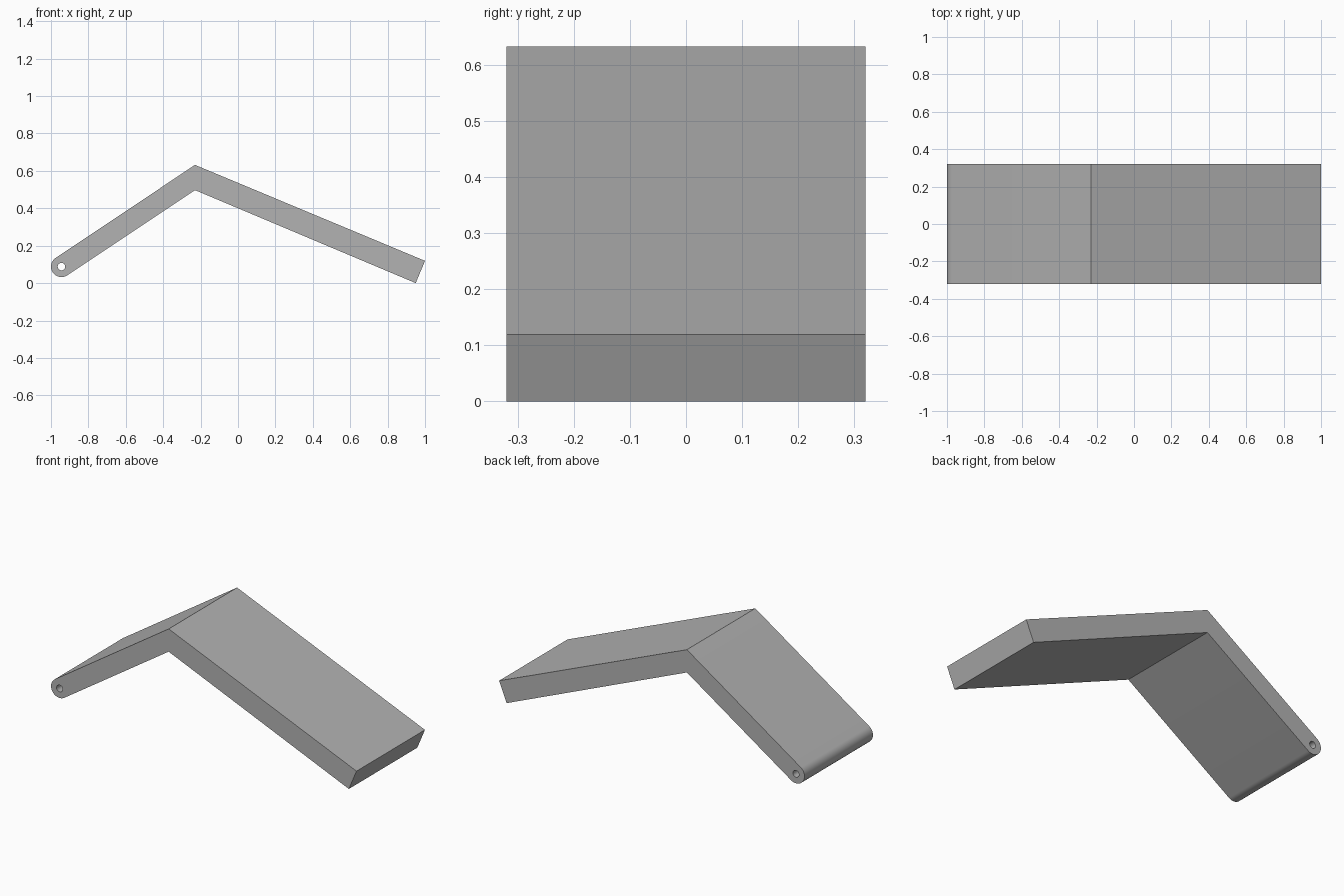
import bpy, bmesh, math
from mathutils import Vector

cube = bpy.data.objects.get("Cube")
if cube:
    bpy.data.objects.remove(cube, do_unlink=True)

HALF_WIDTH = 0.32
PIVOT = Vector((-0.944, 0.088))
END_RADIUS = 0.056
HOLE_RADIUS = 0.02
ARM_ANGLE = math.radians(33.75)


def arc(radius, start, sweep, count):
    """Points on an arc around the pivot, in the x-z plane."""
    angles = [start + sweep * i / count for i in range(count + 1)]
    return [PIVOT + radius * Vector((math.cos(a), math.sin(a))) for a in angles]


def add_loop(bm, points):
    """Closed loop of edges on the front plane."""
    verts = [bm.verts.new((x, -HALF_WIDTH, z)) for x, z in points]
    return [bm.edges.new((v, verts[i - 1])) for i, v in enumerate(verts)]


# Bent panel profile: ridge, square foot, inner bend, rounded hinge end
bend = [(-0.23, 0.632), (1.0, 0.119), (0.95, 0.0), (-0.23, 0.497)]
# The sweep runs clockwise from the underside to the top of the arm
outline = bend + arc(END_RADIUS, ARM_ANGLE - math.pi / 2, -math.pi, 24)
hinge_hole = arc(HOLE_RADIUS, 0, math.tau, 32)[:-1]

# Fill the profile around the hole and extrude it across the width
bm = bmesh.new()
edges = add_loop(bm, outline) + add_loop(bm, hinge_hole)
bmesh.ops.triangle_fill(bm, edges=edges, use_beauty=True)
extruded = bmesh.ops.extrude_face_region(bm, geom=bm.faces[:], use_keep_orig=True)
moved = [g for g in extruded["geom"] if isinstance(g, bmesh.types.BMVert)]
bmesh.ops.translate(bm, verts=moved, vec=(0, 2 * HALF_WIDTH, 0))
bmesh.ops.recalc_face_normals(bm, faces=bm.faces[:])

mesh = bpy.data.meshes.new("bent_panel")
bm.to_mesh(mesh)
bm.free()
panel = bpy.data.objects.new("bent_panel", mesh)
bpy.context.collection.objects.link(panel)

# Plain grey finish
grey = bpy.data.materials.new("plain grey")
grey.use_nodes = True
color = (0.45, 0.45, 0.45, 1)
grey.diffuse_color = color
grey.node_tree.nodes["Principled BSDF"].inputs["Base Color"].default_value = color
mesh.materials.append(grey)

# Smooth the rounded end and the hole, keep the corners sharp
bpy.ops.object.select_all(action="DESELECT")
panel.select_set(True)
bpy.context.view_layer.objects.active = panel
bpy.ops.object.shade_smooth_by_angle(angle=math.radians(20))
